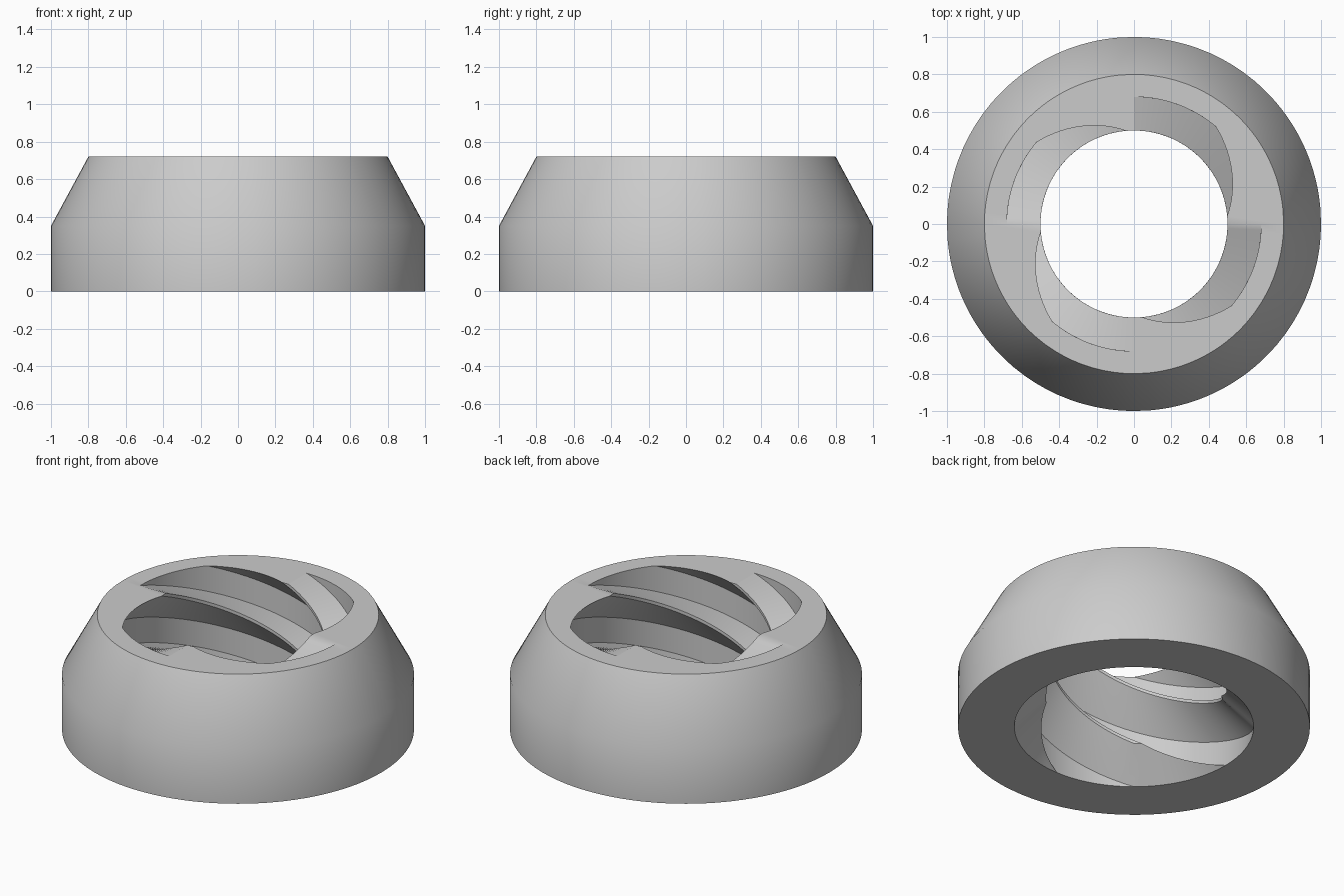
import bpy, bmesh
from math import pi, tau, radians, cos, sin

cube = bpy.data.objects.get("Cube")
if cube:
    bpy.data.objects.remove(cube, do_unlink=True)

HEIGHT, SHOULDER = 0.72, 0.35
ROOT, CREST = 0.68, 0.5
STARTS = 4
LEAD = HEIGHT * 2          # the thread makes half a turn over the height
LAYERS = 64


def thread_section():
    """Angle and radius around the four-start buttress thread section."""
    points = []
    for start in range(STARTS):
        base = start * 90
        points += [(base, CREST)]
        points += [(base + 5 + 3 * i, CREST + (ROOT - CREST) * i / 15) for i in range(16)]
        points += [(base + 50 + 4 * i, ROOT) for i in range(1, 11)]
    return [(radians(a), r) for a, r in points]


section = thread_section()
count = len(section)
bm = bmesh.new()


def ring(z, radius=None):
    """Plain ring at a radius, or a twisted thread ring with a bottom chamfer."""
    verts = []
    for angle, r in section:
        if radius is None:
            angle += tau * z / LEAD
            r = max(r, ROOT - z)
        else:
            r = radius
        verts.append(bm.verts.new((r * cos(angle), r * sin(angle), z)))
    return verts


def bridge(a, b):
    for i in range(count):
        j = (i + 1) % count
        bm.faces.new((a[i], a[j], b[j], b[i]))


# Outer wall: straight skirt and tapered shoulder
outer = [ring(0, 1.0), ring(SHOULDER, 1.0), ring(HEIGHT, 0.8)]
# Inner wall: helical thread, listed from top to bottom
inner = [ring(HEIGHT * (1 - k / LAYERS)) for k in range(LAYERS + 1)]

for a, b in zip(outer, outer[1:]):
    bridge(a, b)
half = count // 2
bridge(outer[-1], inner[0][half:] + inner[0][:half])   # top face
for a, b in zip(inner, inner[1:]):
    bridge(a, b)
bridge(inner[-1], outer[0])                            # bottom face

bmesh.ops.remove_doubles(bm, verts=bm.verts, dist=0.0005)
bmesh.ops.recalc_face_normals(bm, faces=bm.faces)
mesh = bpy.data.meshes.new("threaded_nut")
bm.to_mesh(mesh)
bm.free()
nut = bpy.data.objects.new("threaded_nut", mesh)
bpy.context.collection.objects.link(nut)

# Single grey material
grey = bpy.data.materials.new("light_grey")
grey.use_nodes = True
colour = (0.6, 0.6, 0.6, 1)
grey.diffuse_color = colour
grey.node_tree.nodes["Principled BSDF"].inputs["Base Color"].default_value = colour
mesh.materials.append(grey)

bpy.ops.object.select_all(action='DESELECT')
nut.select_set(True)
bpy.context.view_layer.objects.active = nut
bpy.ops.object.shade_smooth_by_angle(angle=radians(30))
